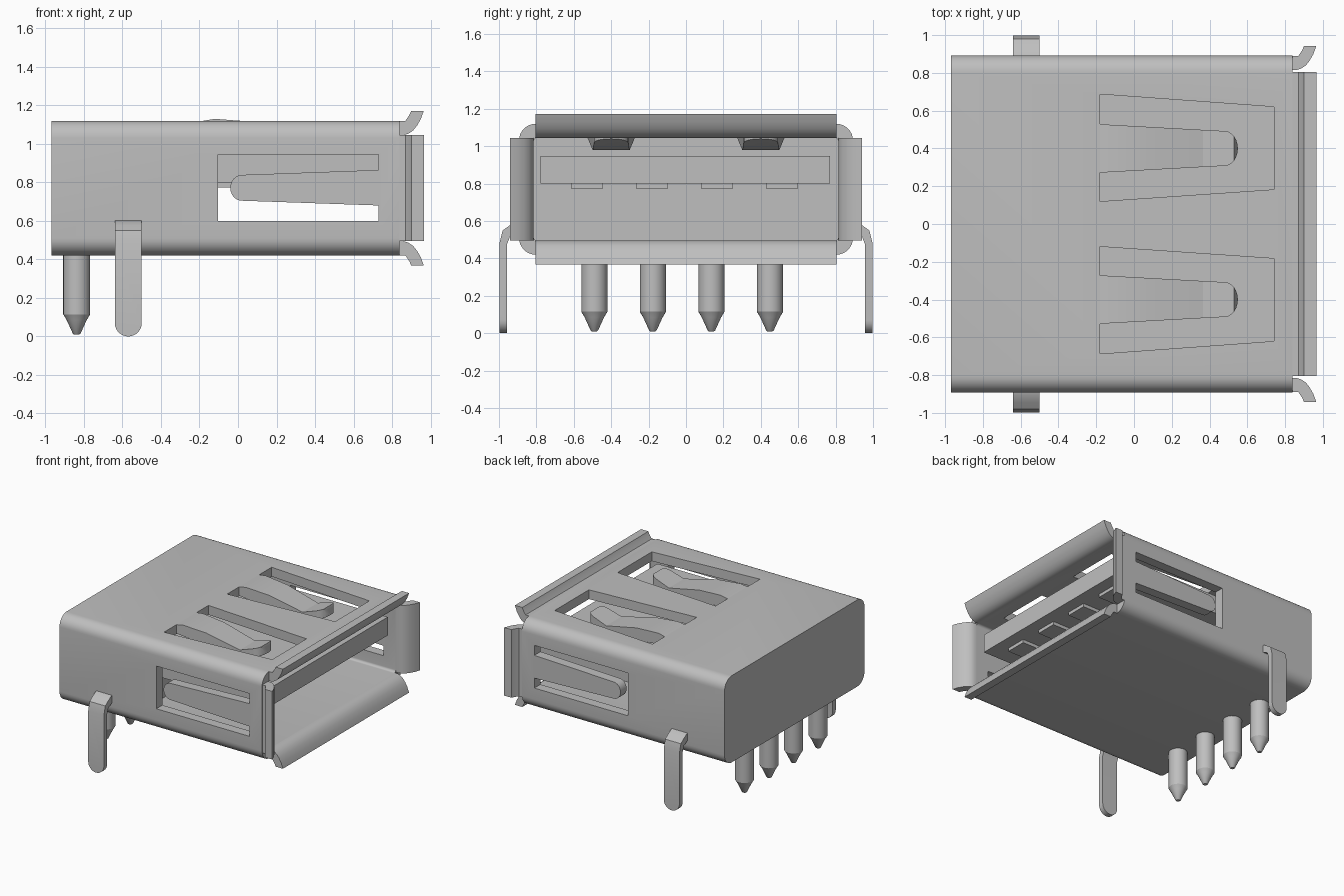
import bpy, bmesh, math

cube = bpy.data.objects.get("Cube")
if cube:
    bpy.data.objects.remove(cube, do_unlink=True)

GREY = (0.52, 0.52, 0.52, 1)
metal = bpy.data.materials.new("plain grey")
metal.use_nodes = True
metal.diffuse_color = GREY
metal.node_tree.nodes["Principled BSDF"].inputs["Base Color"].default_value = GREY

AXES = {"x": lambda a, b, t: (t, a, b),
        "y": lambda a, b, t: (a, t, b),
        "z": lambda a, b, t: (a, b, t)}


def finish(name, bm):
    bmesh.ops.recalc_face_normals(bm, faces=bm.faces)
    mesh = bpy.data.meshes.new(name)
    bm.to_mesh(mesh)
    bm.free()
    mesh.materials.append(metal)
    obj = bpy.data.objects.new(name, mesh)
    bpy.context.collection.objects.link(obj)
    return obj


def prism(name, pts, axis, lo, hi):
    """Extrude a closed 2D outline along an axis."""
    bm = bmesh.new()
    face = bm.faces.new([bm.verts.new(AXES[axis](a, b, lo)) for a, b in pts])
    new = bmesh.ops.extrude_face_region(bm, geom=[face])["geom"]
    moved = [v for v in new if isinstance(v, bmesh.types.BMVert)]
    bmesh.ops.translate(bm, verts=moved, vec=AXES[axis](0, 0, hi - lo))
    return finish(name, bm)


def box(name, x, y, z):
    return prism(name, [(x[0], y[0]), (x[1], y[0]), (x[1], y[1]), (x[0], y[1])], "z", *z)


def arc(cx, cy, r, start, end, n=8, ry=None):
    angles = [math.radians(start + (end - start) * i / n) for i in range(n + 1)]
    return [(cx + r * math.cos(t), cy + (ry or r) * math.sin(t)) for t in angles]


def rounded(y, z0, z1, r):
    pts = []
    for i, (cy, cz) in enumerate([(y - r, z1 - r), (r - y, z1 - r),
                                  (r - y, z0 + r), (y - r, z0 + r)]):
        pts += arc(cy, cz, r, i * 90, i * 90 + 90)
    return pts


def smooth(obj):
    bpy.ops.object.select_all(action="DESELECT")
    obj.select_set(True)
    bpy.context.view_layer.objects.active = obj
    bpy.ops.object.shade_smooth_by_angle(angle=math.radians(28))


def boolean(obj, tool, operation="DIFFERENCE"):
    mod = obj.modifiers.new("cut", "BOOLEAN")
    mod.operation, mod.solver, mod.object = operation, "EXACT", tool
    bpy.context.view_layer.objects.active = obj
    bpy.ops.object.modifier_apply(modifier=mod.name)
    bpy.data.objects.remove(tool, do_unlink=True)


# Shell with plug cavity
shell = prism("shell", rounded(0.893, 0.42, 1.12, 0.09), "x", -0.97, 0.84)
boolean(shell, prism("cavity", rounded(0.815, 0.495, 1.045, 0.02), "x", -0.3, 1.0))

# Side and top windows
boolean(shell, box("side_cutter", (-0.105, 0.73), (-1, 1), (0.6, 0.945)))
for s in (-1, 1):
    outline = [(-0.18, s * 0.12), (0.74, s * 0.183), (0.74, s * 0.62), (-0.18, s * 0.687)]
    boolean(shell, prism("top_cutter", outline, "z", 0.97, 1.3))
smooth(shell)

# Flared lips around the opening: x and outward distance from the cavity wall
LIP = [(0.835, 0), (0.86, 0), (0.885, 0.008), (0.91, 0.025), (0.93, 0.05),
       (0.95, 0.085), (0.965, 0.127), (0.9, 0.127), (0.89, 0.105), (0.87, 0.075), (0.835, 0.075)]
for name, base, s in (("top_lip", 1.045, 1), ("bottom_lip", 0.495, -1)):
    smooth(prism(name, [(x, base + s * d) for x, d in LIP], "y", -0.805, 0.805))
for name, s in (("left_lip", 1), ("right_lip", -1)):
    smooth(prism(name, [(x, s * (0.815 + d)) for x, d in LIP], "z", 0.495, 1.045))

# Flush spring tabs in the side windows
side_tab = [(0.74, 0.68), (0.74, 0.865)] + arc(0.02, 0.772, 0.06, 90, 270, 12, ry=0.067)
for name, s in (("left_side_tab", 1), ("right_side_tab", -1)):
    smooth(prism(name, side_tab, "y", *sorted((s * 0.815, s * 0.893))))

# Bent spring tabs in the top windows: side profile trimmed by a tapered outline
bend = [(-0.19, 1.05), (-0.18, 1.12), (-0.12, 1.13), (0.08, 1.115), (0.365, 1.05),
        (0.53, 1.105), (0.55, 1.04), (0.37, 0.98), (0.35, 0.98)]
for name, s in (("left_top_tab", 1), ("right_top_tab", -1)):
    tab = prism(name, bend, "y", s * 0.4 - 0.2, s * 0.4 + 0.2)
    tip = arc(0.48, s * 0.4, 0.07, -90, 90, 12, ry=0.092)
    outline = [(-0.25, s * 0.4 + 0.132)] + [(-0.25, s * 0.4 - 0.132)] + tip
    boolean(tab, prism("tab_outline", outline, "z", 0.8, 1.3), "INTERSECT")
    smooth(tab)

# Tongue and its contacts
box("tongue", (-0.32, 0.8), (-0.778, 0.77), (0.8, 0.948))
for i in range(4):
    y = -0.53 + 0.348 * i
    box(f"contact_{i + 1}", (-0.32, 0.7), (y - 0.086, y + 0.086), (0.773, 0.802))

# Pointed solder pins
PIN = [(0.07, 0.45), (0.07, 0.115), (0.052, 0.085), (0.02, 0.015), (0.014, 0.01)]
for i in range(4):
    bm = bmesh.new()
    for (r1, z1), (r2, z2) in zip(PIN, PIN[1:]):
        geom = bmesh.ops.create_cone(bm, cap_ends=False, segments=24, radius1=r2,
                                     radius2=r1, depth=z1 - z2)
        bmesh.ops.translate(bm, verts=geom["verts"],
                            vec=(-0.838, -0.49 + 0.313 * i, (z1 + z2) / 2))
    bmesh.ops.remove_doubles(bm, verts=bm.verts, dist=0.0005)
    bmesh.ops.holes_fill(bm, edges=bm.edges)
    smooth(finish(f"pin_{i + 1}", bm))

# Mounting legs: bent strip with a rounded foot
strip = [(0.88, 0.605), (0.905, 0.6), (0.945, 0.575), (0.98, 0.55), (0.998, 0.48), (0.998, 0),
         (0.957, 0), (0.957, 0.475), (0.94, 0.52), (0.88, 0.55)]
for name, s in (("left_leg", 1), ("right_leg", -1)):
    leg = prism(name, [(s * y, z) for y, z in strip], "x", -0.64, -0.5)
    foot = [(-0.5, 0.7), (-0.64, 0.7)] + arc(-0.57, 0.07, 0.07, 180, 360, 14)
    boolean(leg, prism("foot_outline", foot, "y", -1.1, 1.1), "INTERSECT")
    smooth(leg)
